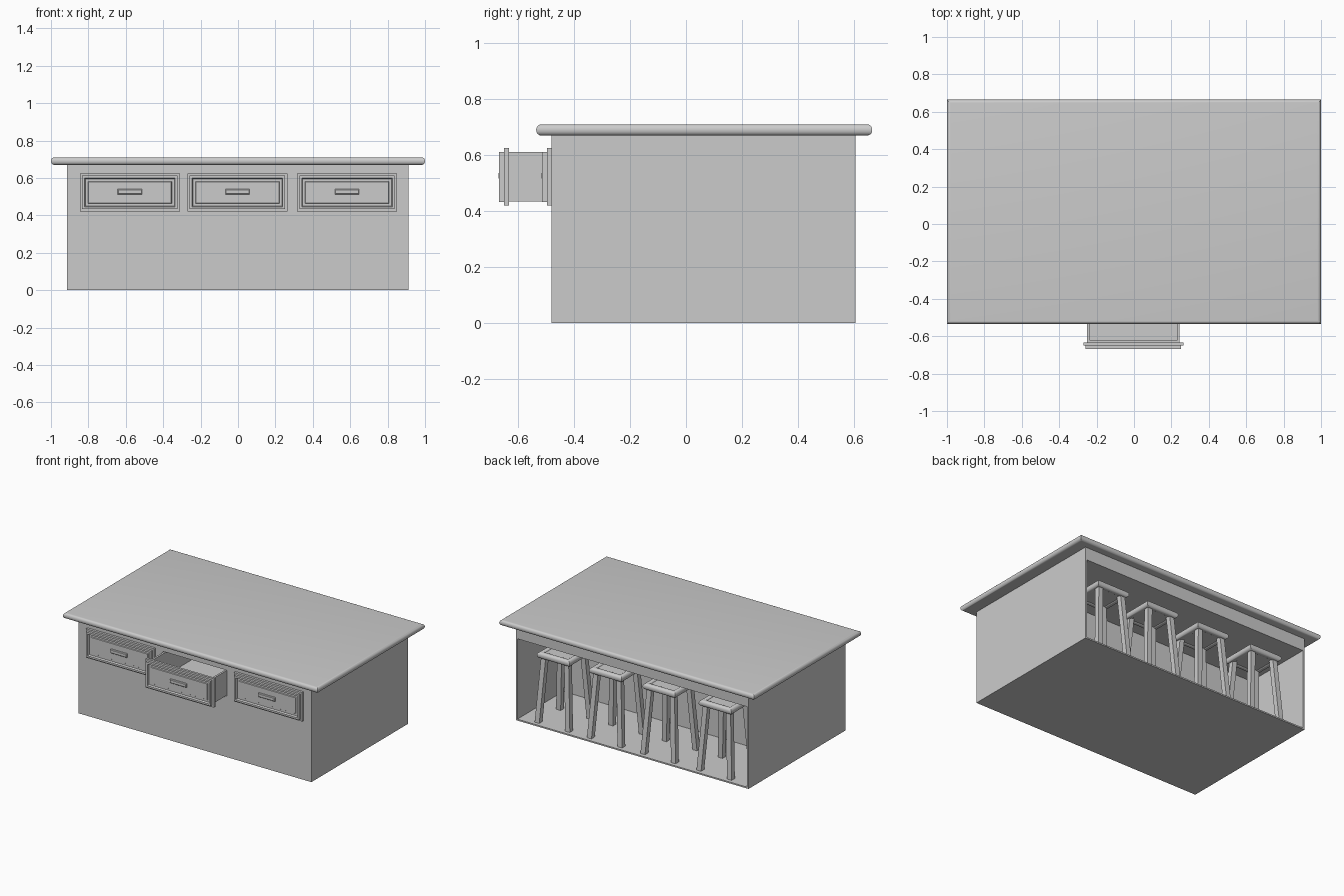
import bpy, bmesh
from mathutils import Vector

if "Cube" in bpy.data.objects:
    bpy.data.objects.remove(bpy.data.objects["Cube"])


def finish(name, bm, smooth=False):
    bmesh.ops.recalc_face_normals(bm, faces=bm.faces)
    me = bpy.data.meshes.new(name)
    bm.to_mesh(me)
    bm.free()
    ob = bpy.data.objects.new(name, me)
    bpy.context.collection.objects.link(ob)
    if smooth:
        bpy.ops.object.select_all(action='DESELECT')
        ob.select_set(True)
        bpy.context.view_layer.objects.active = ob
        bpy.ops.object.shade_smooth_by_angle()
    return ob


def box_bm(x0, x1, y0, y1, z0, z1):
    bm = bmesh.new()
    bmesh.ops.create_cube(bm, size=1)
    for v in bm.verts:
        v.co = Vector((x1 if v.co.x > 0 else x0,
                       y1 if v.co.y > 0 else y0,
                       z1 if v.co.z > 0 else z0))
    return bm


def box(name, *b):
    return finish(name, box_bm(*b))


def rounded_slab(name, r, *b):
    """Box with bullnose sides and mitred corners."""
    bm = box_bm(*b)
    edges = [e for e in bm.edges if abs(e.verts[0].co.z - e.verts[1].co.z) < 1e-6]
    bmesh.ops.bevel(bm, geom=edges, offset=r, segments=5, profile=0.5, affect='EDGES')
    return finish(name, bm, True)


def cut(target, *b):
    cutter = box("cutter", *b)
    cutter.hide_render = True
    cutter.hide_set(True)
    m = target.modifiers.new("cut", 'BOOLEAN')
    m.operation = 'DIFFERENCE'
    m.solver = 'EXACT'
    m.object = cutter
    bpy.context.view_layer.objects.active = target
    bpy.ops.object.modifier_apply(modifier=m.name)
    bpy.data.objects.remove(cutter)


# Worktop and hollow cabinet
rounded_slab("worktop", 0.0185, -1, 1, -0.535, 0.665, 0.67, 0.71)
body = box("cabinet_body", -0.914, 0.912, -0.48, 0.605, 0, 0.675)
cut(body, -0.902, 0.900, 0.09, 0.70, 0.010, 0.58)
cut(body, -0.254, 0.248, -0.60, 0.06, 0.432, 0.616)


# Drawer fronts with recessed panel and handle
def drawer_front(cx, dy):
    y = -0.48 + dy
    box("drawer_frame", cx - 0.268, cx + 0.268, y - 0.017, y, 0.42, 0.625)
    bm = box_bm(cx - 0.255, cx + 0.255, y - 0.034, y - 0.01, 0.433, 0.612)
    front = min(bm.faces, key=lambda f: f.calc_center_median().y)
    bm.normal_update()
    for t, d in ((0.013, 0), (0.004, -0.014), (0.014, 0), (0.003, 0.005)):
        bmesh.ops.inset_region(bm, faces=[front], thickness=t, depth=d,
                               use_even_offset=True)
        bm.normal_update()
    finish("drawer_panel", bm)
    bm = box_bm(cx - 0.065, cx + 0.065, y - 0.036, y - 0.018, 0.513, 0.54)
    front = min(bm.faces, key=lambda f: f.calc_center_median().y)
    bmesh.ops.bevel(bm, geom=list(front.edges), offset=0.004, segments=1, affect='EDGES')
    finish("drawer_handle", bm)


OPEN = -0.153
drawer_front(-0.578, 0)
drawer_front(-0.003, OPEN)
drawer_front(0.583, 0)

# Open-topped box of the pulled-out drawer
tray = box("drawer_tray", -0.25, 0.244, -0.48 + OPEN, 0.02, 0.435, 0.612)
cut(tray, -0.236, 0.230, -0.47 + OPEN, 0.006, 0.447, 0.7)


# Stools: rounded rim seat with sunken centre and splayed square legs
def stool(cx, cy):
    h, w, z0, z1 = 0.128, 0.042, 0.462, 0.505
    for s in (-1, 1):
        a, b = sorted((s * h, s * (h - w)))
        rounded_slab("seat_rim", 0.019, cx - h, cx + h, cy + a, cy + b, z0, z1)
        rounded_slab("seat_rim", 0.019, cx + a, cx + b, cy - h, cy + h, z0, z1)
    box("seat_centre", cx - h + 0.02, cx + h - 0.02, cy - h + 0.02, cy + h - 0.02,
        z0 + 0.006, z1 - 0.008)
    for sx in (-1, 1):
        for sy in (-1, 1):
            t = 0.018
            bm = box_bm(-t, t, -t, t, 0.010, 0.475)
            for v in bm.verts:
                o = 0.090 if v.co.z > 0.2 else 0.120
                v.co += Vector((cx + sx * o, cy + sy * o, 0))
            finish("stool_leg", bm)


for x in (0.645, 0.235, -0.185, -0.625):
    stool(x, 0.44)
